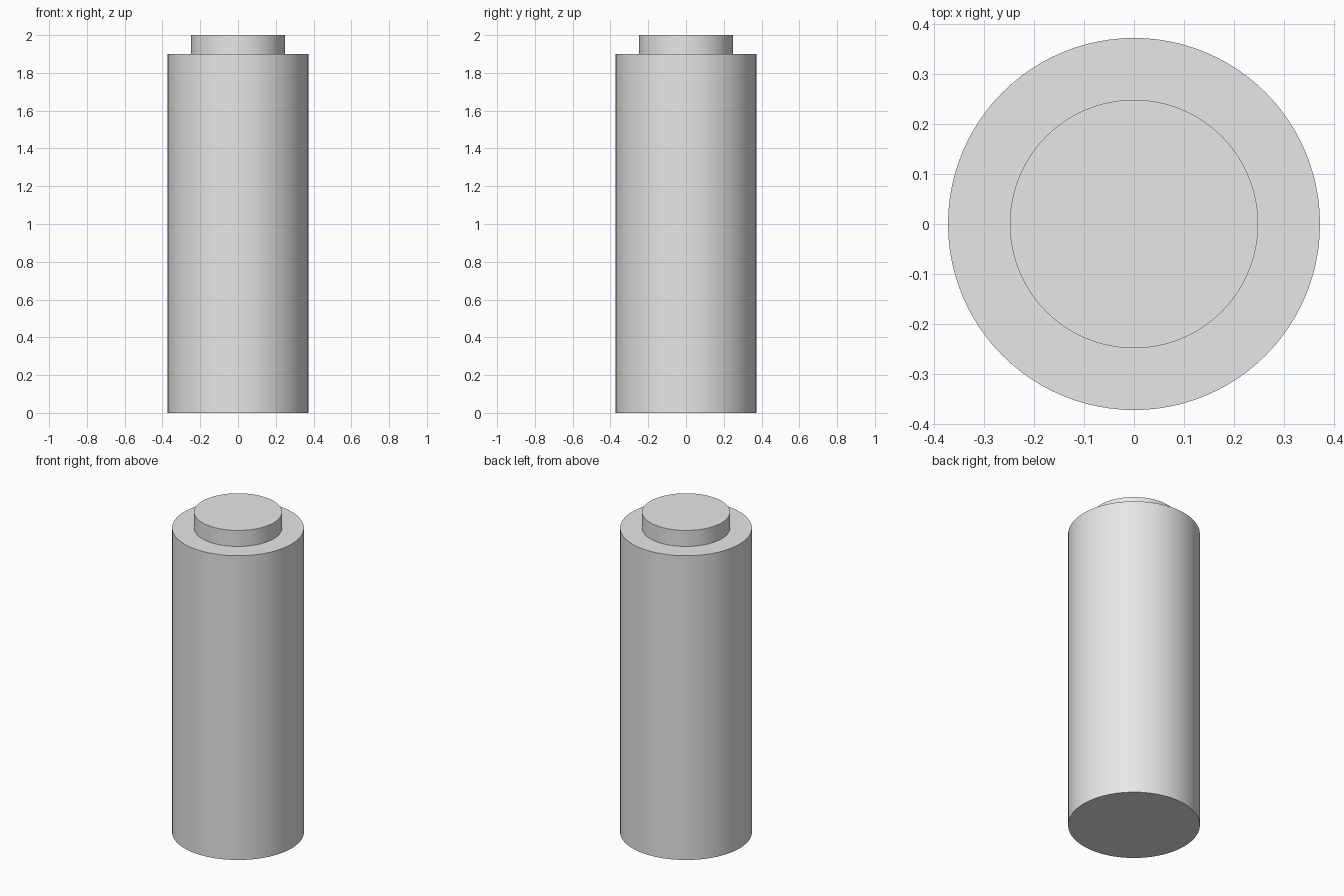
import bpy
import math

cube = bpy.data.objects.get("Cube")
if cube:
    bpy.data.objects.remove(cube, do_unlink=True)

GREY = (0.8, 0.8, 0.8, 1.0)
grey = bpy.data.materials.new("light grey")
grey.use_nodes = True
grey.diffuse_color = GREY
for node in grey.node_tree.nodes:
    if node.type == 'BSDF_PRINCIPLED':
        node.inputs["Base Color"].default_value = GREY


def cylinder(name, radius, bottom, top):
    """Upright smooth cylinder with sharp rims."""
    bpy.ops.mesh.primitive_cylinder_add(
        vertices=96, radius=radius, depth=top - bottom,
        location=(0, 0, (bottom + top) / 2))
    obj = bpy.context.object
    obj.name = name
    obj.data.materials.append(grey)
    bpy.ops.object.shade_smooth_by_angle(angle=math.radians(30))
    return obj


# Main barrel and the narrower raised disc on top
cylinder("body", 0.373, 0, 1.9)
cylinder("top_stud", 0.249, 1.9, 2)
